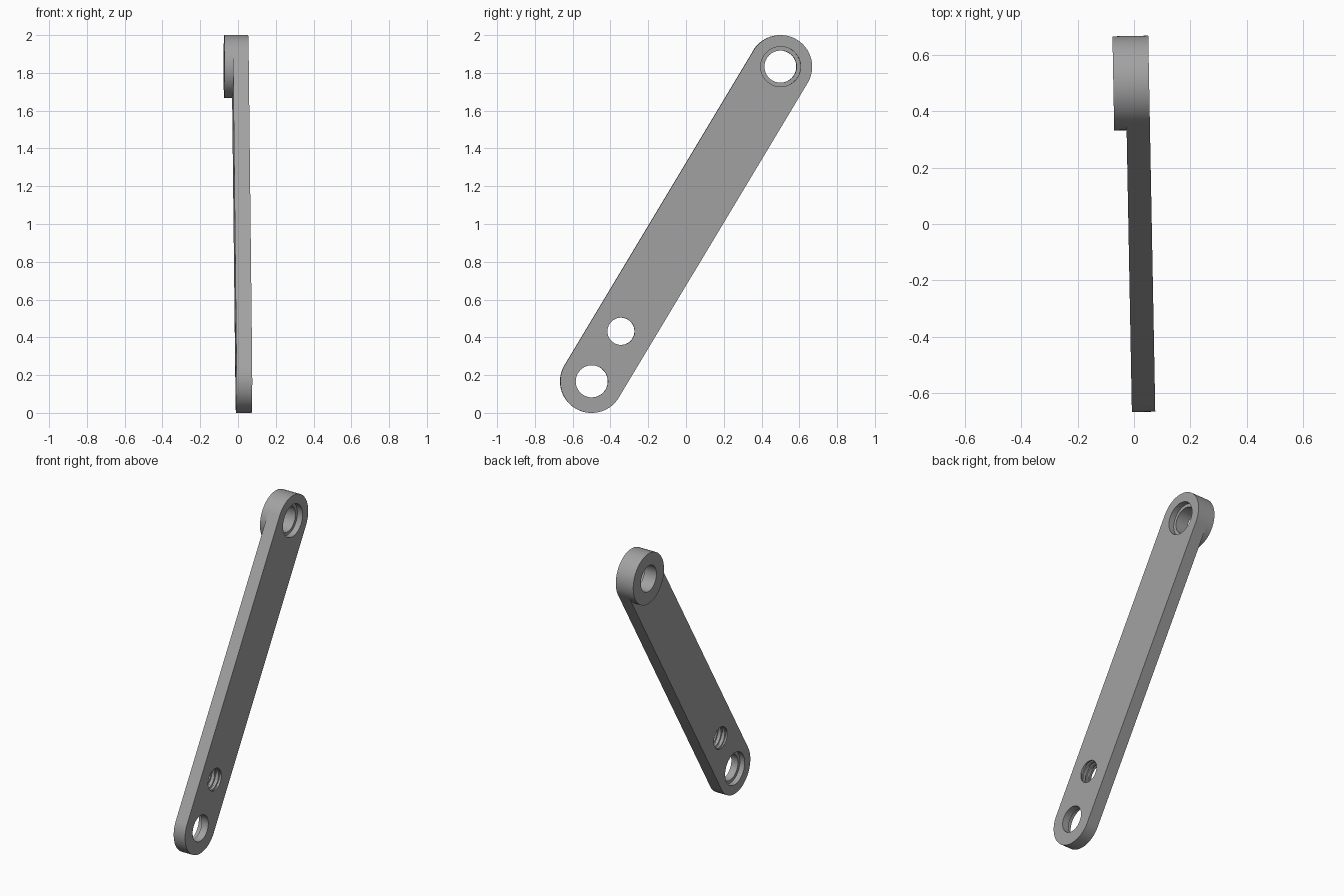
import bpy, bmesh, math

if "Cube" in bpy.data.objects:
    bpy.data.objects.remove(bpy.data.objects["Cube"])

R = 0.167                                  # end radius
LOW, TOP, MID = (-0.5, R), (0.5, 2 - R), (-0.345, 0.432)
X_RIGHT, X_LEFT, X_BOSS = 0.063, -0.020, -0.064
YAW = 0.0187                               # slight turn about z
N = 48                                     # steps per half circle

steel = bpy.data.materials.new("steel grey")
steel.diffuse_color = (0.36, 0.36, 0.36, 1)
steel.use_nodes = True
steel.node_tree.nodes["Principled BSDF"].inputs["Base Color"].default_value = steel.diffuse_color


def finish(bm, name):
    bmesh.ops.recalc_face_normals(bm, faces=bm.faces[:])
    mesh = bpy.data.meshes.new(name)
    bm.to_mesh(mesh)
    bm.free()
    mesh.materials.append(steel)
    ob = bpy.data.objects.new(name, mesh)
    bpy.context.collection.objects.link(ob)
    ob.rotation_euler.z = YAW
    return ob


def arc(bm, centre, start, count):
    pts = [start + math.pi * i / N for i in range(count)]
    return [bm.verts.new((X_RIGHT, centre[0] + R * math.cos(a),
                          centre[1] + R * math.sin(a))) for a in pts]


def extrude(bm, faces, dx):
    res = bmesh.ops.extrude_face_region(bm, geom=faces)["geom"]
    verts = [g for g in res if isinstance(g, bmesh.types.BMVert)]
    bmesh.ops.translate(bm, verts=verts, vec=(dx, 0, 0))
    return [g for g in res if isinstance(g, bmesh.types.BMFace)]


def hole_cutter(name, centre, profile):
    """Revolved solid: profile is a list of (x, radius)."""
    bm = bmesh.new()
    rings = []
    for x, r in profile:
        rings.append([bm.verts.new((x, centre[0] + r * math.cos(math.pi * i / 32),
                                    centre[1] + r * math.sin(math.pi * i / 32)))
                      for i in range(64)])
    for a, b in zip(rings, rings[1:]):
        for i in range(64):
            j = (i + 1) % 64
            bm.faces.new((a[i], a[j], b[j], b[i]))
    bm.faces.new(rings[0])
    bm.faces.new(rings[-1])
    ob = finish(bm, name)
    ob.hide_render = True
    return ob


# Arm with rounded ends, plus the raised boss at the upper end
bm = bmesh.new()
slope = math.atan2(TOP[1] - LOW[1], TOP[0] - LOW[0])
ring = arc(bm, TOP, slope - math.pi / 2, 2 * N)
foot = arc(bm, LOW, slope + math.pi / 2, N + 1)
outer, inner = ring[:N + 1], ring[N:] + ring[:1]
bar_face = bm.faces.new(foot + inner[::-1])
disc_face = bm.faces.new(ring)
caps = extrude(bm, [bar_face, disc_face], X_LEFT - X_RIGHT)
disc = min(caps, key=lambda f: (f.calc_center_median().yz - disc_face.calc_center_median().yz).length)
extrude(bm, [disc], X_BOSS - X_LEFT)
arm = finish(bm, "crank_arm")

# Stepped upper and lower bores, grooved middle bore
upper = hole_cutter("upper_bore_cutter", TOP,
                    [(-0.2, 0.085), (0.025, 0.085), (0.025, 0.106), (0.2, 0.106)])
lower = hole_cutter("lower_bore_cutter", LOW,
                    [(-0.2, 0.106), (0.015, 0.106), (0.015, 0.085), (0.2, 0.085)])
grooves = [(-0.2, 0.072)]
for x in (-0.006, 0.022, 0.050):
    grooves += [(x - 0.008, 0.072), (x - 0.006, 0.079), (x + 0.002, 0.079), (x + 0.004, 0.072)]
middle = hole_cutter("middle_bore_cutter", MID, grooves + [(0.2, 0.072)])

bpy.context.view_layer.objects.active = arm
arm.select_set(True)
for cutter in (upper, lower, middle):
    mod = arm.modifiers.new("bore", 'BOOLEAN')
    mod.operation = 'DIFFERENCE'
    mod.solver = 'EXACT'
    mod.object = cutter
    bpy.ops.object.modifier_apply(modifier=mod.name)
    bpy.data.objects.remove(cutter)

bpy.ops.object.shade_smooth_by_angle(angle=math.radians(30))
